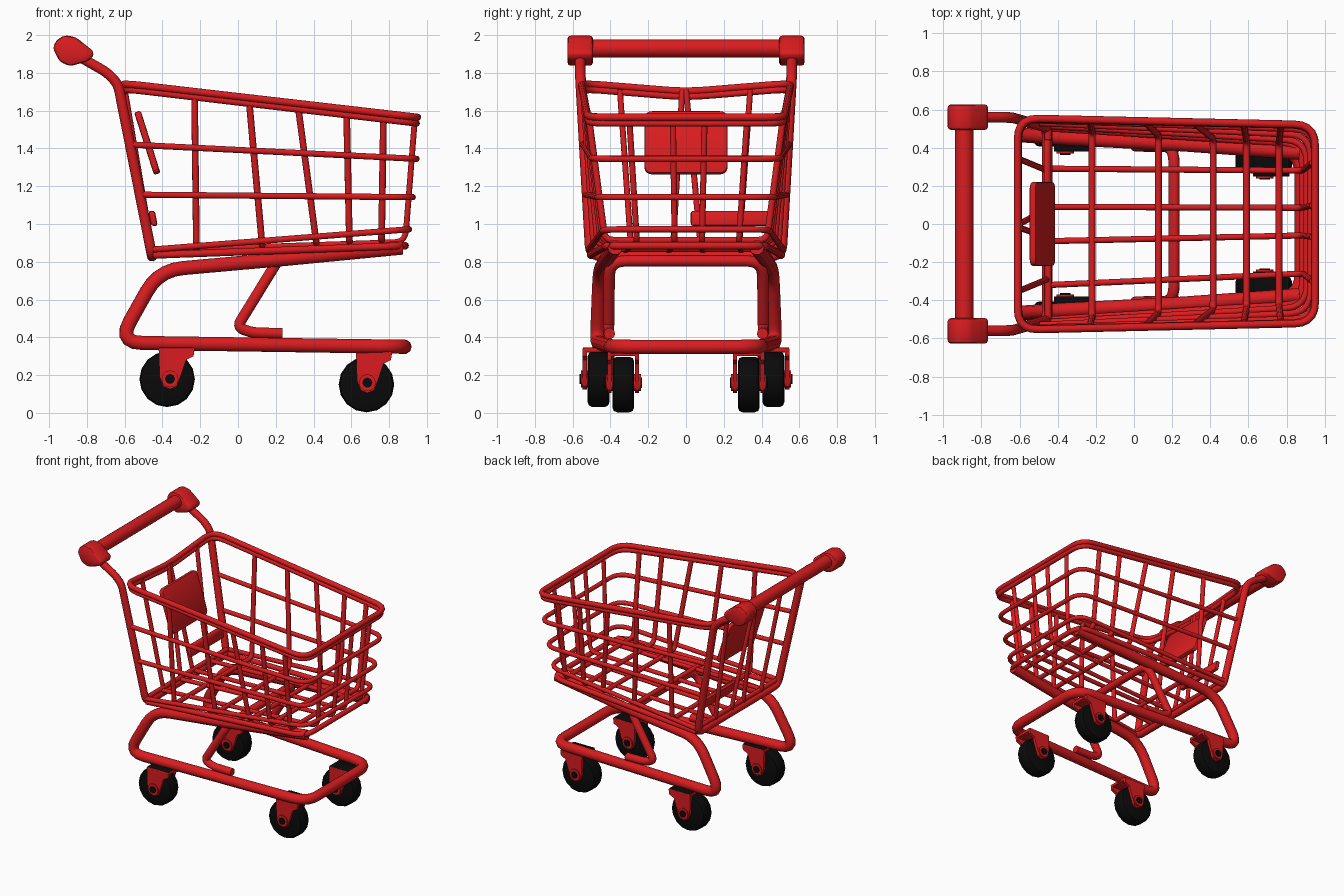
import bpy, bmesh, math
from mathutils import Vector, Matrix

if "Cube" in bpy.data.objects:
    bpy.data.objects.remove(bpy.data.objects["Cube"])


def material(name, col):
    m = bpy.data.materials.new(name)
    m.diffuse_color = (*col, 1)
    m.use_nodes = True
    m.node_tree.nodes["Principled BSDF"].inputs["Base Color"].default_value = m.diffuse_color
    return m


RED = material("red_enamel", (0.7, 0.012, 0.014))
BLACK = material("black_rubber", (0.003, 0.003, 0.003))


def finish(name, me, mat, angle=40):
    me.materials.clear()
    me.materials.append(mat)
    me.shade_smooth()
    me.set_sharp_from_angle(angle=math.radians(angle))
    ob = bpy.data.objects.new(name, me)
    bpy.context.collection.objects.link(ob)
    return ob


def rounded(pts, r, cyclic):
    """Replace path corners with small arcs."""
    pts = [Vector(p) for p in pts]
    out, n = [], len(pts)
    for i, p in enumerate(pts):
        if not cyclic and i in (0, n - 1):
            out.append(p)
            continue
        a, b = pts[i - 1] - p, pts[(i + 1) % n] - p
        d = min(r, a.length * .48, b.length * .48)
        if math.pi - a.angle(b) < .15:
            out.append(p)
            continue
        s, e = p + a.normalized() * d, p + b.normalized() * d
        for k in range(6):
            t = k / 5
            out.append(s * (1 - t) ** 2 + p * 2 * t * (1 - t) + e * t * t)
    return out


def tube(name, pts, radius, fillet=.06, cyclic=False):
    path = rounded(pts, fillet, cyclic)
    cu = bpy.data.curves.new(name, 'CURVE')
    cu.dimensions = '3D'
    cu.bevel_depth, cu.bevel_resolution, cu.use_fill_caps = radius, 3, True
    sp = cu.splines.new('POLY')
    sp.points.add(len(path) - 1)
    for q, p in zip(sp.points, path):
        q.co = (*p, 1)
    sp.use_cyclic_u = cyclic
    tmp = bpy.data.objects.new("tmp", cu)
    bpy.context.collection.objects.link(tmp)
    dg = bpy.context.evaluated_depsgraph_get()
    me = bpy.data.meshes.new_from_object(tmp.evaluated_get(dg))
    bpy.data.objects.remove(tmp)
    return finish(name, me, RED, 60)


def slab(name, profile, y, thick, bevel=.0, mat=RED, corner=0):
    """Extrude an x,z profile along y, centred at y; corner rounds the outline seen along x."""
    bm = bmesh.new()
    f = bm.faces.new([bm.verts.new((x, y - thick / 2, z)) for x, z in profile])
    ex = bmesh.ops.extrude_face_region(bm, geom=[f])
    vs = [v for v in ex['geom'] if isinstance(v, bmesh.types.BMVert)]
    bmesh.ops.translate(bm, verts=vs, vec=(0, thick, 0))
    if corner:
        short = [e for e in bm.edges if e.calc_length() < .05]
        bmesh.ops.bevel(bm, geom=short, offset=corner, segments=3, profile=.5, affect='EDGES')
    if bevel:
        bmesh.ops.bevel(bm, geom=bm.edges[:], offset=bevel, segments=2, profile=.5, affect='EDGES')
    bmesh.ops.recalc_face_normals(bm, faces=bm.faces)
    me = bpy.data.meshes.new(name)
    bm.to_mesh(me)
    bm.free()
    return finish(name, me, mat)


def cylinder_y(name, c, r, w, mat, sides=16, bevel=0):
    bm = bmesh.new()
    bmesh.ops.create_cone(bm, cap_ends=True, segments=sides, radius1=r, radius2=r, depth=w,
                          matrix=Matrix.Translation(c) @ Matrix.Rotation(math.pi / 2, 4, 'X'))
    if bevel:
        rim = [e for e in bm.edges if abs(e.verts[0].co.y - e.verts[1].co.y) < 1e-4]
        bmesh.ops.bevel(bm, geom=rim, offset=bevel, segments=2, profile=.5, affect='EDGES')
    me = bpy.data.meshes.new(name)
    bm.to_mesh(me)
    bm.free()
    return finish(name, me, mat)


# Basket rings: rear x, y, z then front x, y, z
def ring(xb, yb, zb, xf, yf, zf):
    return [(xb, -yb, zb), (xf, -yf, zf), (xf, yf, zf), (xb, yb, zb)]


for name, dims, r in (("top_rim", (-.61, .555, 1.745, .95, .52, 1.565), .02),
                      ("second_rim", (-.605, .55, 1.715, .945, .515, 1.533), .018)):
    tube(name, ring(*dims) + [(dims[0], 0, dims[2] - .045)], r, .11, True)
for name, dims, r in (("upper_ring", (-.56, .545, 1.42, .945, .495, 1.345), .017),
                      ("middle_ring", (-.505, .53, 1.155, .925, .465, 1.142), .017),
                      ("lower_ring", (-.45, .515, .865, .905, .435, .972), .017),
                      ("bottom_ring", (-.45, .505, .835, .885, .42, .885), .02)):
    tube(name, ring(*dims), r, .11)
tube("rear_lower_bar", [(-.45, -.5, .87), (-.45, .5, .87)], .018)


# U-shaped wires across sides and floor
def side_y(x, top):
    t = (x + .6) / 1.5
    return .55 - .04 * t if top else .51 - .09 * t


for i, (xt, xb) in enumerate(((-.23, -.22), (.06, .128), (.32, .415), (.575, .59), (.77, .76))):
    zt, zb = 1.715 - .117 * (xt + .6), .86 + .045 * (xb + .45)
    yt, yb = side_y(xt, 1), side_y(xb, 0)
    tube(f"cross_wire_{i}", [(xt, -yt, zt), (xb, -yb, zb), (xb, yb, zb), (xt, yt, zt)], .018, .045)

# Floor wires that turn up the front
for i, (y0, y1) in enumerate(((.29, .28), (.09, .085), (-.09, -.06), (-.32, -.26))):
    tube(f"long_wire_{i}", [(-.45, y0, .86), (.885, y1, .905), (.935, y1 * 1.15, 1.54)], .016, .06)

# Rear gate wires
for i, (yt, yb) in enumerate(((.34, .28), (.0, .08), (-.02, -.07), (-.35, -.29))):
    tube(f"gate_wire_{i}", [(-.6, yt, 1.71), (-.455, yb, .86)], .016)

# Seat back panel and small low panel
slab("seat_panel", [(-.55, 1.59), (-.515, 1.6), (-.41, 1.27), (-.445, 1.26)], 0, .44, .01, RED, .035)
slab("gate_panel", [(-.475, 1.07), (-.44, 1.07), (-.425, .99), (-.46, .99)], .235, .42, .012)

# Uprights joined under the basket, continuing to the handle
up = [(-.455, .505, .83), (-.635, .557, 1.74), (-.69, .56, 1.8), (-.83, .56, 1.88)]
tube("uprights", [(x, -y, z) for x, y, z in reversed(up)] + up, .028, .06)
cylinder_y("handle_bar", (-.89, 0, 1.93), .048, 1.04, RED)
for s in (1, -1):
    slab("handle_end_cap", [(-.98, 1.93), (-.965, 1.97), (-.92, 2.0), (-.86, 1.99), (-.765, 1.915),
                            (-.765, 1.885), (-.8, 1.86), (-.89, 1.835), (-.945, 1.86)], s * .56, .135, .018)

# Lower frame: one bent tube on both sides and across the front
half = [(.88, .39, .35), (-.635, .47, .372), (-.42, .455, .755), (.25, .42, .815), (.87, .375, .875)]
tube("lower_frame", [(x, -y, z) for x, y, z in reversed(half)] + half, .039, .13)

# Middle legs with their cross bar and hooked feet
leg = [(.21, .405, .805), (-.005, .41, .455), (.07, .41, .425), (.235, .405, .42)]
tube("middle_legs", [(x, -y, z) for x, y, z in reversed(leg)] + leg, .03, .09)

# Casters
FORK = [(-.06, .16), (.13, .16), (.125, .12), (.085, .1), (.055, .01), (.035, -.04),
        (0, -.055), (-.035, -.04), (-.055, .01)]
for s in (1, -1):
    for tag, wx, y, wz, hx, hz in (("rear", -.375, .463, .178, -.36, .18), ("front", .68, .332, .15, .685, .16)):
        y *= s
        cylinder_y(tag + "_wheel", (wx, y, wz), .147, .115, BLACK, 16, .025)
        for d in (-.073, .073):
            slab(tag + "_fork_side", [(hx + x, hz + z) for x, z in FORK], y + d, .022)
        top = slab(tag + "_fork_top", [(hx - .06, hz + .14), (hx + .13, hz + .14), (hx + .13, hz + .167),
                                       (hx - .06, hz + .167)], y, .168, .008)
        # dark upper face of the fork
        top.data.materials.append(BLACK)
        for p in top.data.polygons:
            p.material_index = int(p.normal.z > .8)
        cylinder_y(tag + "_hub", (hx, y, hz), .045, .185, RED, 12)
        cylinder_y(tag + "_axle_bolt", (hx, y, hz), .027, .2, BLACK, 8)
